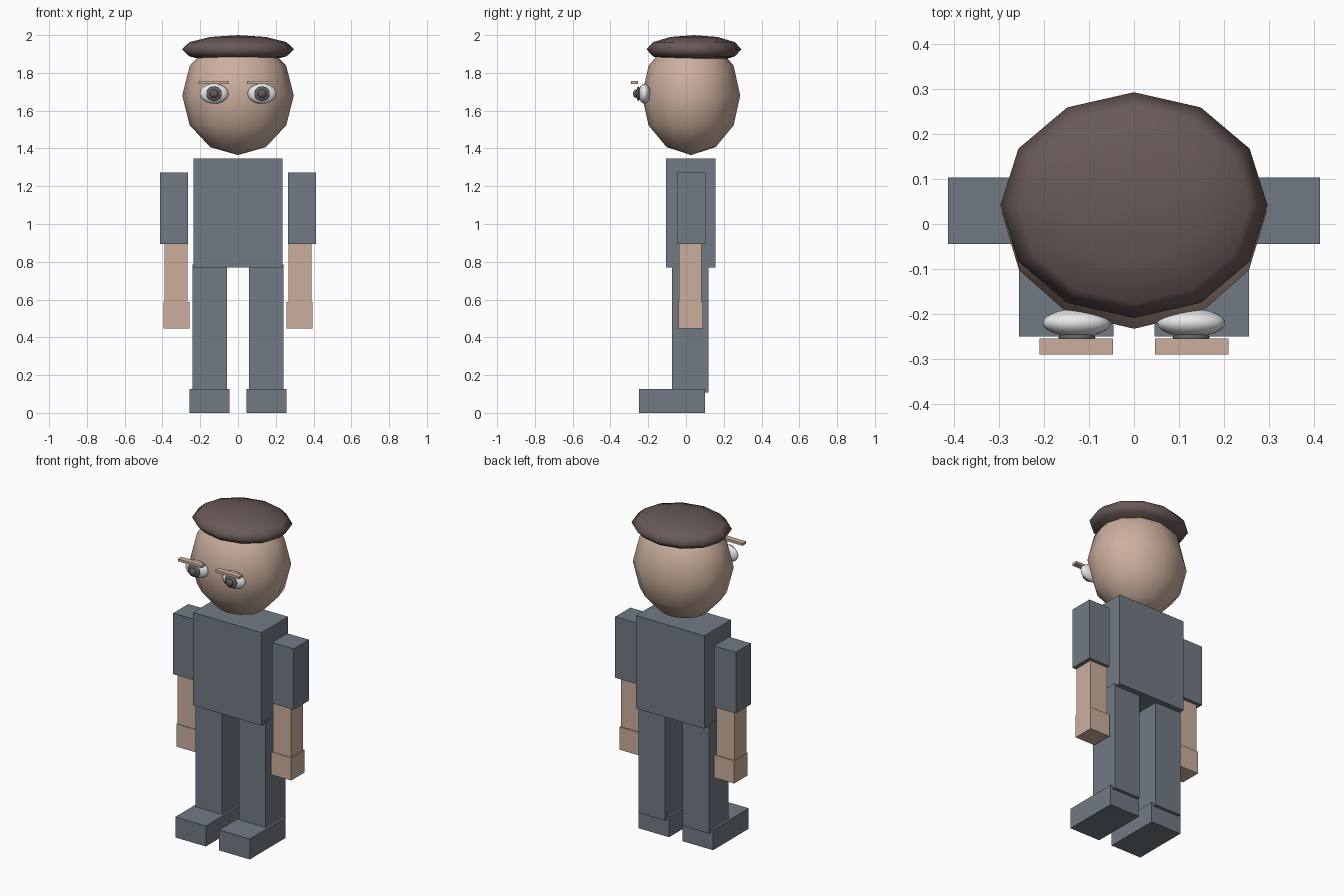
import bpy

cube = bpy.data.objects.get("Cube")
if cube:
    bpy.data.objects.remove(cube, do_unlink=True)


def material(name, r, g, b):
    m = bpy.data.materials.new(name)
    m.use_nodes = True
    m.diffuse_color = (r, g, b, 1)
    m.node_tree.nodes["Principled BSDF"].inputs["Base Color"].default_value = (r, g, b, 1)
    return m


CLOTH = material("slate cloth", 0.17, 0.195, 0.23)
SKIN = material("skin", 0.60, 0.43, 0.34)
BROWN = material("dark brown", 0.14, 0.10, 0.095)
WHITE = material("eye white", 0.80, 0.80, 0.80)
IRIS = material("iris grey", 0.12, 0.13, 0.15)


def finish(name, mat):
    obj = bpy.context.object
    obj.name = name
    obj.data.name = name
    obj.data.materials.append(mat)
    bpy.ops.object.transform_apply(location=False, rotation=True, scale=True)
    return obj


def box(name, mat, x, y, z):
    """Box from (min, max) ranges on each axis."""
    ranges = (x, y, z)
    bpy.ops.mesh.primitive_cube_add(size=1, location=[(a + b) / 2 for a, b in ranges])
    bpy.context.object.scale = [b - a for a, b in ranges]
    return finish(name, mat)


def ball(name, mat, centre, radii, segments, rings, turn=0):
    """Smooth ellipsoid; turn tips its poles about x."""
    bpy.ops.mesh.primitive_uv_sphere_add(segments=segments, ring_count=rings, location=centre)
    obj = bpy.context.object
    obj.rotation_euler.x = turn
    bpy.ops.object.transform_apply(location=False, rotation=True, scale=False)
    obj.scale = radii
    finish(name, mat)
    bpy.ops.object.shade_smooth()
    return obj


# Torso, head and flat cap
box("torso", CLOTH, (-0.235, 0.235), (-0.105, 0.155), (0.77, 1.347))
ball("head", SKIN, (0, 0.027, 1.68), (0.295, 0.26, 0.315), 12, 6)
ball("cap", BROWN, (0, 0.042, 1.925), (0.297, 0.251, 0.075), 12, 6)

# Paired limbs: name, material, outward x range, y range, z range
LIMBS = [
    ("upper_arm", CLOTH, (0.265, 0.414), (-0.045, 0.103), (0.893, 1.272)),
    ("forearm", SKIN, (0.267, 0.39), (-0.037, 0.083), (0.588, 0.893)),
    ("hand", SKIN, (0.257, 0.394), (-0.041, 0.09), (0.447, 0.588)),
    ("leg", CLOTH, (0.059, 0.241), (-0.073, 0.12), (0.107, 0.785)),
    ("foot", CLOTH, (0.046, 0.256), (-0.25, 0.1), (0, 0.127)),
    ("eyebrow", SKIN, (0.047, 0.21), (-0.29, -0.255), (1.742, 1.757)),
]

# Paired eye parts: name, material, y centre, radii
EYES = [
    ("eyeball", WHITE, -0.22, (0.076, 0.031, 0.053)),
    ("iris", IRIS, -0.252, (0.041, 0.011, 0.038)),
    ("pupil", BROWN, -0.266, (0.024, 0.014, 0.022)),
]

for side, s in (("left", 1), ("right", -1)):
    for name, mat, x, y, z in LIMBS:
        box(f"{side}_{name}", mat, sorted((s * x[0], s * x[1])), y, z)
    for name, mat, y, radii in EYES:
        ball(f"{side}_{name}", mat, (s * 0.127, y, 1.69), radii, 24, 12, 1.5708)
